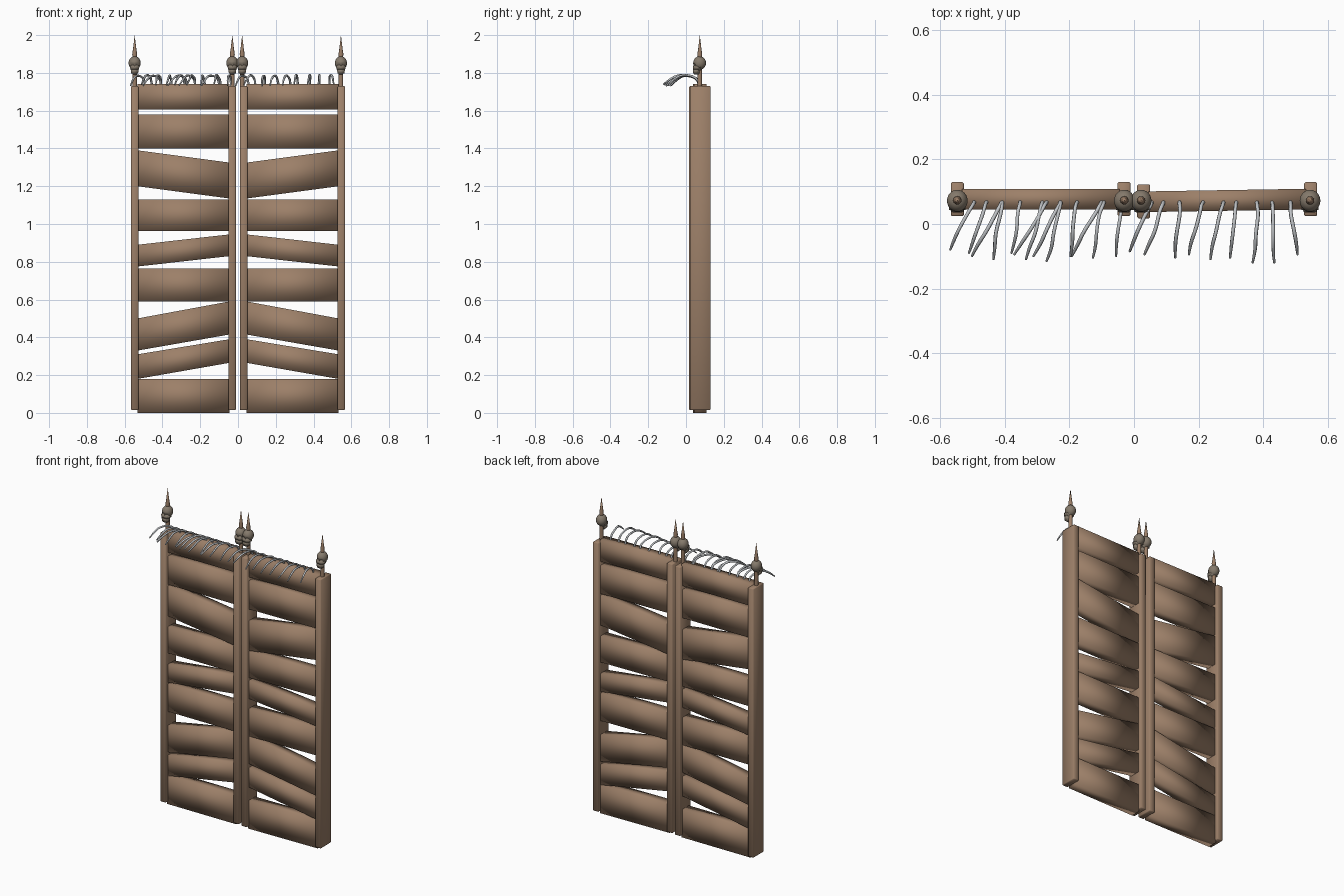
import bpy, bmesh, math, random
from mathutils import Matrix

random.seed(4)
cube = bpy.data.objects.get("Cube")
if cube:
    bpy.data.objects.remove(cube, do_unlink=True)


def material(name, rgb):
    m = bpy.data.materials.new(name)
    m.use_nodes = True
    m.diffuse_color = (*rgb, 1)
    m.node_tree.nodes["Principled BSDF"].inputs["Base Color"].default_value = (*rgb, 1)
    return m


WOOD = material("brown wood", (0.335, 0.215, 0.14))
BONE = material("weathered bone", (0.235, 0.195, 0.15))
METAL = material("grey metal", (0.52, 0.54, 0.56))


def add_object(name, bm, mat):
    bmesh.ops.recalc_face_normals(bm, faces=bm.faces)
    mesh = bpy.data.meshes.new(name)
    bm.to_mesh(mesh)
    bm.free()
    mesh.materials.append(mat)
    for p in mesh.polygons:
        p.use_smooth = True
    obj = bpy.data.objects.new(name, mesh)
    bpy.context.collection.objects.link(obj)
    return obj


def select_only(obj):
    bpy.ops.object.select_all(action='DESELECT')
    obj.select_set(True)
    bpy.context.view_layer.objects.active = obj


def post(name, x, y):
    """Tall flat upright with softened edges."""
    bm = bmesh.new()
    bmesh.ops.create_cube(bm, size=1, matrix=Matrix.Translation((x, y, 0.872))
                          @ Matrix.Diagonal((0.04, 0.106, 1.715, 1)))
    bmesh.ops.bevel(bm, geom=bm.edges[:], offset=0.004, segments=1, affect='EDGES')
    add_object(name, bm, WOOD)


def plank(name, side, outer, inner):
    """Board whose outer and inner ends have their own bottom and top."""
    bm = bmesh.new()
    bmesh.ops.create_cube(bm, size=1)
    for v in bm.verts:
        is_outer = v.co.x > 0
        low, high = outer if is_outer else inner
        swing = -0.008 if side > 0 and not is_outer else 0
        v.co = (side * (0.532 if is_outer else 0.045),
                0.077 + v.co.y * 0.064 + swing,
                high if v.co.z > 0 else low)
    add_object(name, bm, WOOD)


def turned(name, x, y, profile, mat):
    """Solid of revolution from (radius, height) pairs."""
    bm = bmesh.new()
    verts = [bm.verts.new((x + r, y, z)) for r, z in profile]
    edges = [bm.edges.new(pair) for pair in zip(verts, verts[1:])]
    bmesh.ops.spin(bm, geom=verts + edges, cent=(x, y, 0), axis=(0, 0, 1),
                   angle=math.tau, steps=12)
    bmesh.ops.remove_doubles(bm, verts=bm.verts, dist=0.0002)
    obj = add_object(name, bm, mat)
    select_only(obj)
    bpy.ops.object.shade_smooth_by_angle(angle=math.radians(40))


def skull(name, x, y):
    """Cranium with pressed-in eye sockets, cheeks and a jaw."""
    bm = bmesh.new()
    bmesh.ops.create_uvsphere(bm, u_segments=24, v_segments=16, radius=1,
                              matrix=Matrix.Translation((x, y, 1.852))
                              @ Matrix.Diagonal((0.032, 0.034, 0.036, 1)))
    for v in bm.verts:
        if v.co.y < y:
            for s in (-1, 1):
                gap = math.hypot(v.co.x - x - s * 0.012, v.co.z - 1.843)
                if gap < 0.009:
                    v.co.y += 0.012 * (1 - gap / 0.012)
    # Cheeks taper down to the jaw
    for cy, cz, size in ((-0.012, 1.828, (0.054, 0.046, 0.03)),
                         (-0.018, 1.808, (0.044, 0.036, 0.034))):
        part = bmesh.ops.create_cube(bm, size=1, matrix=Matrix.Translation((x, y + cy, cz))
                                     @ Matrix.Diagonal((*size, 1)))["verts"]
        for v in part:
            if v.co.z < cz:
                v.co.x = x + (v.co.x - x) * 0.8
        edges = list({e for v in part for e in v.link_edges})
        bmesh.ops.bevel(bm, geom=edges, offset=0.006, segments=2, affect='EDGES')
    add_object(name, bm, BONE)


def barb(name, root, tip, reach):
    """Bent metal thorn arching from the top board out over the front."""
    data = bpy.data.curves.new(name, 'CURVE')
    data.dimensions = '3D'
    data.bevel_depth = 0.006
    data.bevel_resolution = 1
    data.resolution_u = 4
    data.use_fill_caps = True
    spline = data.splines.new('NURBS')
    path = [(0, 1.715), (0.03, 1.76), (0.22, 1.783), (0.55, 1.79), (0.8, 1.768), (1, 1.737)]
    lift = random.uniform(-0.008, 0.004)
    spline.points.add(len(path) - 1)
    for i, (p, (t, z)) in enumerate(zip(spline.points, path)):
        wobble = random.uniform(-0.005, 0.005)
        p.co = (root + (tip - root) * t + wobble, 0.072 + (reach - 0.072) * t, z + lift * t, 1)
        p.radius = 1 if i < len(path) - 1 else 0.6
    spline.use_endpoint_u = True
    spline.order_u = 3
    data.materials.append(METAL)
    obj = bpy.data.objects.new(name, data)
    bpy.context.collection.objects.link(obj)
    select_only(obj)
    bpy.ops.object.convert(target='MESH')
    bpy.ops.object.shade_smooth()


# Uprights
post("right_outer_post", -0.547, 0.077)
post("right_inner_post", -0.031, 0.077)
post("left_inner_post", 0.030, 0.070)
post("left_outer_post", 0.547, 0.077)

# Boards: (bottom, top) at the outer end, then at the inner end
BOARDS = [((0.0, 0.18), (0.0, 0.18)),
          ((0.18, 0.31), (0.265, 0.39)),
          ((0.33, 0.50), (0.415, 0.59)),
          ((0.59, 0.765), (0.59, 0.765)),
          ((0.775, 0.89), (0.83, 0.945)),
          ((0.963, 1.13), (0.963, 1.13)),
          ((1.20, 1.39), (1.135, 1.325)),
          ((1.40, 1.58), (1.40, 1.58)),
          ((1.605, 1.742), (1.605, 1.742))]
for side, label in ((-1, "right"), (1, "left")):
    for i, (outer, inner) in enumerate(BOARDS):
        plank(f"{label}_board_{i + 1}", side, outer, inner)

# Skull-topped spikes
for i, x in enumerate((-0.547, -0.03, 0.022, 0.545)):
    turned(f"spike_{i + 1}", x, 0.073,
           [(0, 1.72), (0.012, 1.72), (0.012, 1.89), (0.013, 1.90), (0.009, 1.925), (0, 2.0)], WOOD)
    skull(f"skull_{i + 1}", x, 0.072)

# Thorns: root x, tip x, tip y
BARBS = [(-0.49, -0.573, -0.08), (-0.455, -0.507, -0.09), (-0.41, -0.50, -0.10),
         (-0.41, -0.437, -0.11), (-0.35, -0.38, -0.09), (-0.27, -0.37, -0.095),
         (-0.28, -0.33, -0.11), (-0.225, -0.268, -0.115), (-0.225, -0.31, -0.10),
         (-0.175, -0.198, -0.10), (-0.095, -0.197, -0.10), (-0.095, -0.13, -0.105),
         (-0.04, -0.055, -0.10), (0.055, -0.01, -0.085), (0.095, 0.035, -0.095),
         (0.145, 0.128, -0.105), (0.215, 0.165, -0.095), (0.28, 0.233, -0.11),
         (0.32, 0.30, -0.105), (0.385, 0.368, -0.12), (0.425, 0.437, -0.12),
         (0.48, 0.505, -0.095)]
for i, (root, tip, reach) in enumerate(BARBS):
    barb(f"thorn_{i + 1}", root, tip, reach)
